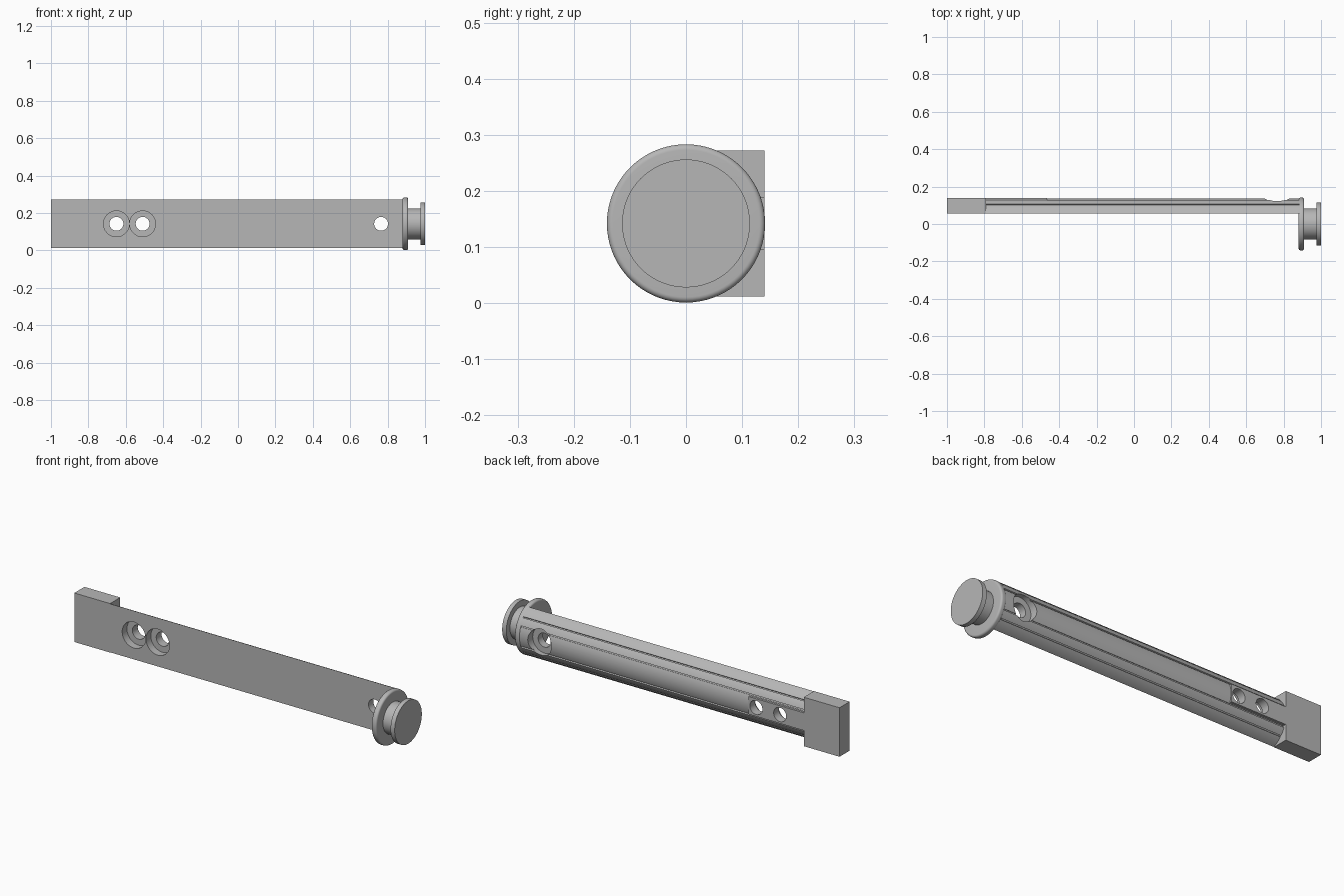
import bpy, bmesh
from math import sin, cos, pi, radians, asin
from mathutils import Matrix, Vector

if "Cube" in bpy.data.objects:
    bpy.data.objects.remove(bpy.data.objects["Cube"])

AXIS_Z = 0.142     # height of the long axis
FRONT_Y = 0.055    # flat front of the bar
BACK_Y = 0.14
RADIUS = 0.14
SHOULDER = -0.79   # where the bar meets the end block

steel = bpy.data.materials.new("satin_grey")
steel.use_nodes = True
grey = (0.47, 0.47, 0.47, 1)
steel.diffuse_color = grey
steel.node_tree.nodes["Principled BSDF"].inputs["Base Color"].default_value = grey


def finish(bm, name):
    bmesh.ops.recalc_face_normals(bm, faces=bm.faces)
    mesh = bpy.data.meshes.new(name)
    bm.to_mesh(mesh)
    bm.free()
    mesh.materials.append(steel)
    obj = bpy.data.objects.new(name, mesh)
    bpy.context.collection.objects.link(obj)
    return obj


def box(name, x0, x1, y0, y1, z0, z1):
    bm = bmesh.new()
    bmesh.ops.create_cube(bm, size=1)
    bmesh.ops.scale(bm, vec=(x1 - x0, y1 - y0, z1 - z0), verts=bm.verts)
    bmesh.ops.translate(bm, vec=((x0 + x1) / 2, (y0 + y1) / 2, (z0 + z1) / 2), verts=bm.verts)
    return finish(bm, name)


def drill(name, x, r, y0, y1):
    """Cylinder along y, used as a cutter."""
    bm = bmesh.new()
    place = Matrix.Translation((x, (y0 + y1) / 2, AXIS_Z)) @ Matrix.Rotation(pi / 2, 4, "X")
    bmesh.ops.create_cone(bm, cap_ends=True, segments=48, radius1=r, radius2=r,
                          depth=y1 - y0, matrix=place)
    return finish(bm, name)


def activate(obj):
    bpy.ops.object.select_all(action="DESELECT")
    obj.select_set(True)
    bpy.context.view_layer.objects.active = obj


def combine(target, tool, operation):
    activate(target)
    mod = target.modifiers.new("cut", "BOOLEAN")
    mod.object, mod.operation, mod.solver = tool, operation, "EXACT"
    bpy.ops.object.modifier_apply(modifier=mod.name)
    bpy.data.objects.remove(tool)


def smooth(obj):
    activate(obj)
    bpy.ops.object.shade_smooth_by_angle(angle=radians(30))


# Bar: circular segment with long grooves on both sides, swept along x
def bar_half():
    start, points = asin(FRONT_Y / RADIUS), []
    grooves = (radians(48), radians(67))
    half_width, depth, mid_r = 0.022, 0.008, 0.137
    edges = [start] + [g + s * half_width for g in grooves for s in (-1, 1)] + [pi / 2]
    for i in range(len(edges) - 1):
        a, b = edges[i], edges[i + 1]
        r = RADIUS - depth if i % 2 else (mid_r if i == 4 else RADIUS)
        steps = 2 if i % 2 else 8
        points += [(r * cos(a + (b - a) * k / steps), r * sin(a + (b - a) * k / steps))
                   for k in range(steps + 1)]
    return points


half = bar_half()
section = half + [(-z, y) for z, y in reversed(half[:-1])]
bm = bmesh.new()
face = bm.faces.new([bm.verts.new((SHOULDER, y, AXIS_Z + z)) for z, y in section])
sweep = bmesh.ops.extrude_face_region(bm, geom=[face], use_keep_orig=True)
bmesh.ops.translate(bm, vec=Vector((0.885 - SHOULDER, 0, 0)),
                    verts=[v for v in sweep["geom"] if isinstance(v, bmesh.types.BMVert)])
bar = finish(bm, "grooved_bar")

# Flat raised pad around the pair of holes
combine(bar, box("pad", SHOULDER, -0.465, 0.1, BACK_Y, AXIS_Z - 0.047, AXIS_Z + 0.047), "UNION")

# Screw holes: the pair is counterbored from the front, the single one from the back
for x, y0, y1 in ((-0.65, 0, 0.095), (-0.51, 0, 0.095), (0.765, 0.095, 0.2)):
    combine(bar, drill("through_hole", x, 0.037, 0, 0.2), "DIFFERENCE")
    combine(bar, drill("counterbore", x, 0.069, y0, y1), "DIFFERENCE")
smooth(bar)

# End block
box("end_block", -1, SHOULDER, FRONT_Y, BACK_Y, AXIS_Z - 0.13, AXIS_Z + 0.13)

# Spool end: rounded flange, neck and cap turned around the long axis
fillet = 0.01
outline = [(0.88, 0)]
for cx, a0 in ((0.89, pi), (0.90, pi / 2)):
    outline += [(cx + fillet * cos(a0 - k * pi / 12), 0.131 + fillet * sin(a0 - k * pi / 12))
                for k in range(7)]
outline += [(0.91, 0.083), (0.976, 0.083), (0.976, 0.114), (1, 0.114), (1, 0)]
bm = bmesh.new()
verts = [bm.verts.new((x, 0, AXIS_Z + r)) for x, r in outline]
lines = [bm.edges.new(pair) for pair in zip(verts, verts[1:])]
bmesh.ops.spin(bm, geom=verts + lines, cent=(0, 0, AXIS_Z), axis=(1, 0, 0),
               angle=2 * pi, steps=72, use_merge=True)
bmesh.ops.remove_doubles(bm, verts=bm.verts, dist=0.0001)
smooth(finish(bm, "spool_end"))
